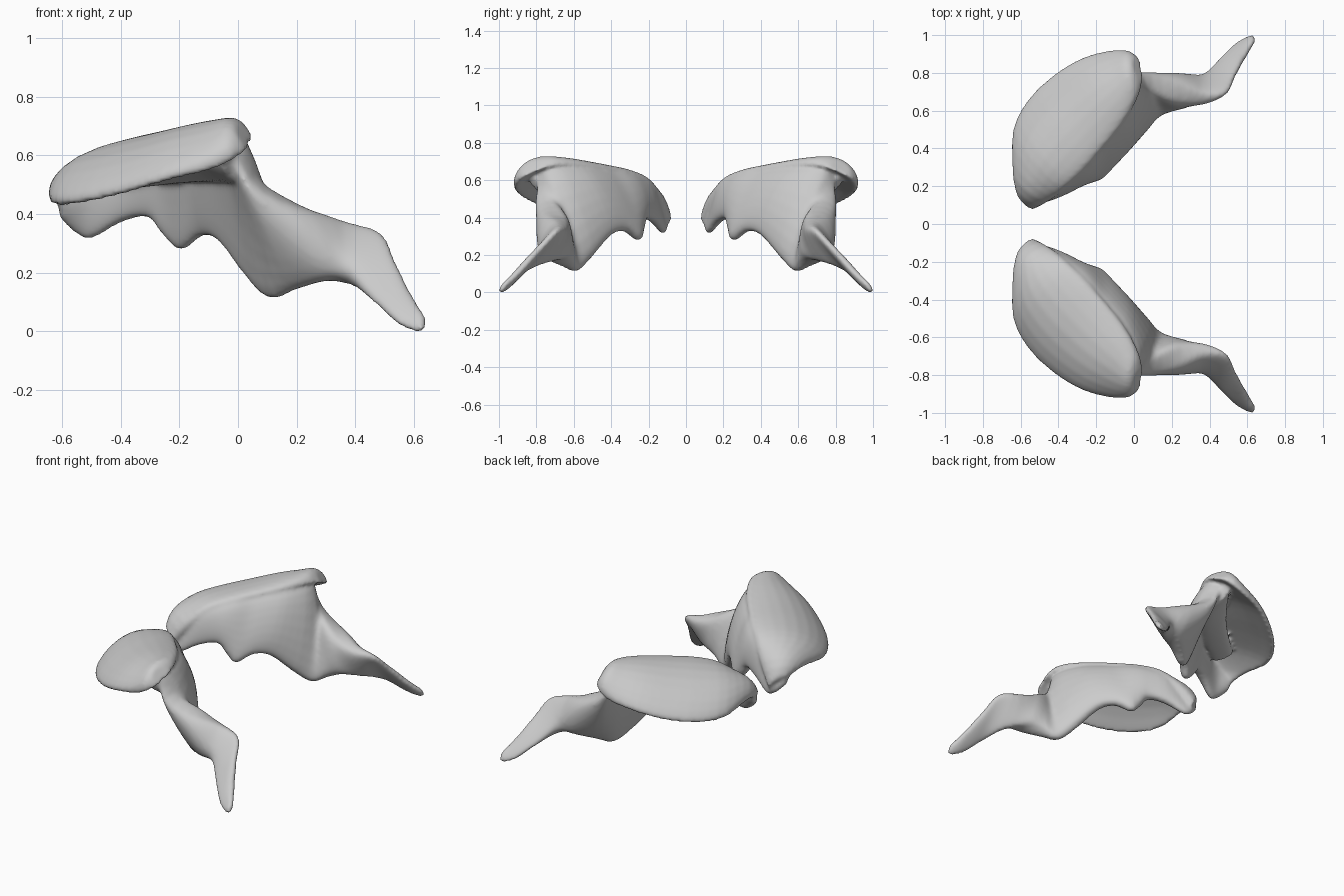
import bpy, math
from mathutils import Vector

if "Cube" in bpy.data.objects:
    bpy.data.objects.remove(bpy.data.objects["Cube"])


def spline(rows, steps):
    # Catmull-Rom interpolation of rows of numbers
    out, n = [], len(rows)
    for i in range(n - 1):
        p = [rows[max(0, min(n - 1, i + k))] for k in (-1, 0, 1, 2)]
        for s in range(steps):
            t = s / steps
            out.append([0.5 * (2 * b + (c - a) * t + (2 * a - 5 * b + 4 * c - d) * t * t
                               + (3 * b - a - 3 * c + d) * t ** 3) for a, b, c, d in zip(*p)])
    return out + [list(rows[-1])]


def loft(rows, steps=3, k=10):
    # each row: edge point A, edge point B, thickness, bulge
    rows = spline(rows, steps)
    mids = [(Vector(r[:3]) + Vector(r[3:6])) / 2 for r in rows]
    verts, faces, ring = [], [], 2 * k
    for i, r in enumerate(rows):
        a, b, th, bulge = Vector(r[:3]), Vector(r[3:6]), r[6], r[7]
        t = mids[min(i + 1, len(rows) - 1)] - mids[max(i - 1, 0)]
        n = t.cross(b - a).normalized()
        for j in range(ring):
            ang = 2 * math.pi * j / ring
            u = 0.5 - 0.5 * math.cos(ang)
            s = math.sin(ang)
            off = math.copysign(abs(s) ** 0.6, s) * th / 2 + bulge * 4 * u * (1 - u)
            verts.append(a.lerp(b, u) + n * off)
    for i in range(len(rows) - 1):
        for j in range(ring):
            q = (j + 1) % ring
            faces.append((i * ring + j, i * ring + q, (i + 1) * ring + q, (i + 1) * ring + j))
    faces.append(tuple(reversed(range(ring))))
    faces.append(tuple(range(len(verts) - ring, len(verts))))
    return verts, faces


# Upright blade: lower edge, upper edge, thickness, bulge
blade = [
    (-.61, .15, .39, -.61, .19, .45, .04, 0),
    (-.56, .115, .34, -.57, .18, .47, .06, 0),
    (-.50, .12, .315, -.50, .18, .53, .06, 0),
    (-.40, .17, .37, -.40, .20, .58, .08, 0),
    (-.30, .22, .39, -.31, .275, .62, .09, .005),
    (-.25, .235, .33, -.25, .33, .635, .09, .01),
    (-.19, .25, .275, -.19, .405, .645, .09, .01),
    (-.12, .32, .325, -.12, .485, .655, .09, .01),
    (-.05, .40, .305, -.06, .575, .665, .10, .015),
    (.04, .50, .19, -.02, .69, .675, .11, .02),
    (.12, .58, .11, -.015, .775, .665, .11, .02),
    (.20, .63, .145, .05, .775, .52, .15, .01),
    (.29, .695, .17, .20, .715, .435, .19, 0),
    (.38, .77, .165, .36, .66, .37, .12, 0),
    (.45, .87, .11, .49, .69, .335, .05, 0),
    (.53, .95, .035, .535, .78, .24, .045, 0),
    (.60, .99, 0, .59, .88, .13, .04, 0),
    (.635, 1.0, .005, .64, .97, .05, .03, 0)]
# Domed cap plate: inner edge, outer edge, thickness, bulge
plate = [
    (-.53, .085, .37, -.62, .16, .44, .06, .01),
    (-.45, .12, .49, -.64, .29, .465, .07, .045),
    (-.37, .185, .59, -.635, .51, .435, .07, .06),
    (-.28, .27, .635, -.55, .67, .44, .07, .06),
    (-.18, .38, .66, -.41, .80, .47, .07, .06),
    (-.08, .50, .68, -.26, .885, .515, .07, .06),
    (-.01, .61, .695, -.11, .92, .555, .08, .05),
    (.025, .70, .70, -.02, .915, .60, .09, .035),
    (.035, .77, .685, .015, .88, .64, .09, .01)]
# Web that fills the corner between blade and plate underside
web = [
    (-.42, .24, .50, -.48, .36, .52, .06, 0),
    (-.21, .38, .53, -.28, .54, .56, .08, 0),
    (-.07, .55, .53, -.14, .71, .60, .08, 0),
    (0, .74, .52, -.04, .84, .61, .07, 0)]

# Merge all parts into one skin and mirror to the other side
verts, faces = [], []
for part in (blade, plate, web):
    v, f = loft(part)
    faces += [tuple(i + len(verts) for i in q) for q in f]
    verts += v
mesh = bpy.data.meshes.new("winged_bone")
mesh.from_pydata(verts, [], faces)
bone = bpy.data.objects.new("winged_bone_pair", mesh)
bpy.context.collection.objects.link(bone)
bpy.context.view_layer.objects.active = bone
bone.select_set(True)
bpy.ops.object.mode_set(mode='EDIT')
bpy.ops.mesh.select_all(action='SELECT')
bpy.ops.mesh.normals_make_consistent(inside=False)
bpy.ops.object.mode_set(mode='OBJECT')

m = bone.modifiers.new("skin", 'REMESH')
m.mode, m.voxel_size, m.use_smooth_shade = 'VOXEL', 0.011, True
m = bone.modifiers.new("soften", 'SMOOTH')
m.factor, m.iterations = 0.5, 10
m = bone.modifiers.new("other_side", 'MIRROR')
m.use_axis = (False, True, False)
m.use_clip = False
m.use_mirror_merge = False
